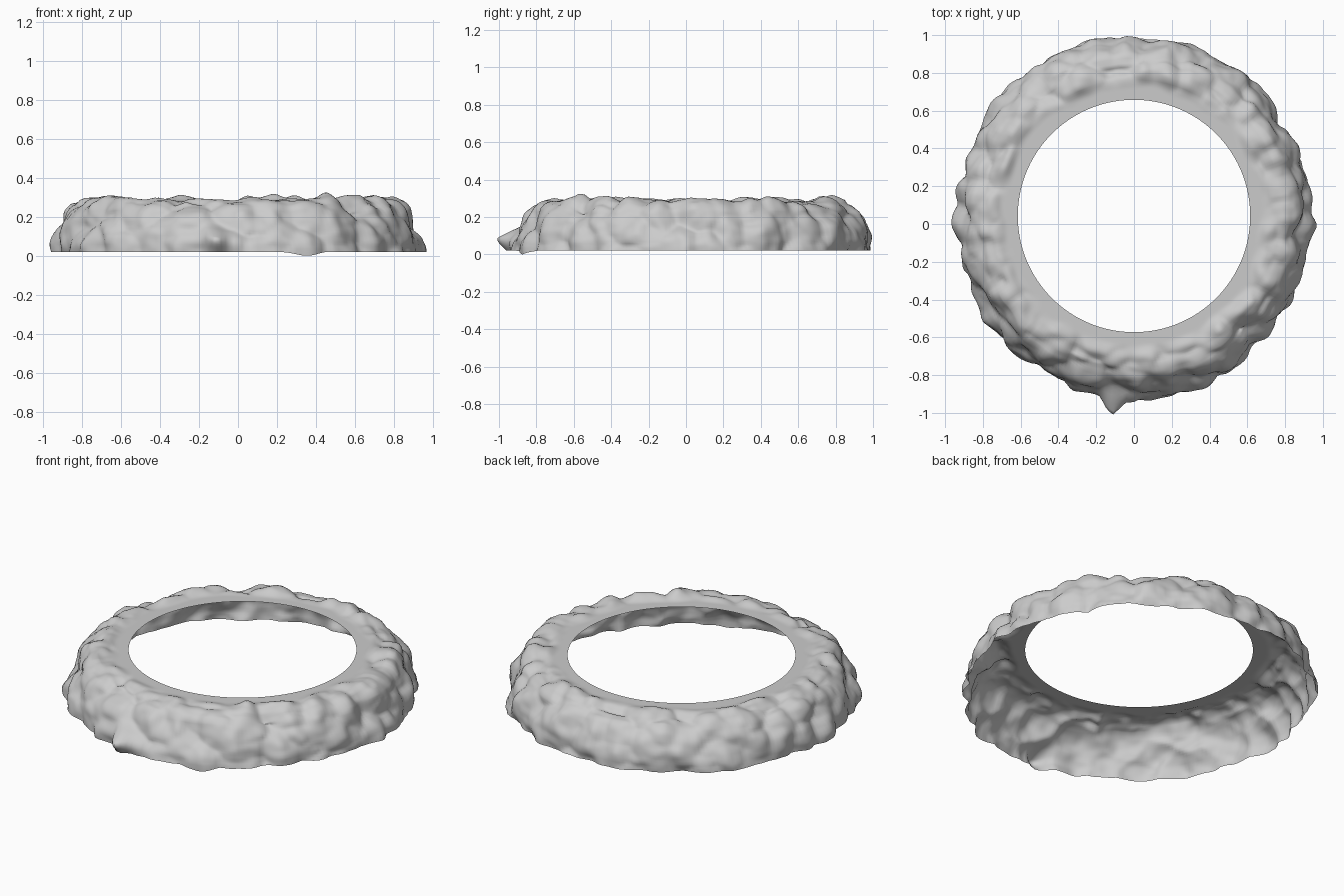
import bpy, bmesh, math
from mathutils import Vector, noise

if "Cube" in bpy.data.objects:
    bpy.data.objects.remove(bpy.data.objects["Cube"])

CY = 0.0425           # ring centre is slightly behind the origin
SEG, ROWS = 300, 40
BASE_Z = 0.02

# Cross-section (radius, height): flat inner ledge, rounded crest, sloping rocky wall
PROFILE = [(0.615, 0.28), (0.68, 0.28), (0.74, 0.28), (0.80, 0.268), (0.845, 0.235),
           (0.875, 0.18), (0.90, 0.12), (0.915, 0.07), (0.92, 0.02)]


def sample(t):
    """Point on the cross-section and its outward normal, t from 0 to 1."""
    lengths = [math.dist(a, b) for a, b in zip(PROFILE, PROFILE[1:])]
    d = t * sum(lengths)
    for (a, b), l in zip(zip(PROFILE, PROFILE[1:]), lengths):
        if d <= l + 1e-9:
            k = d / l
            return (a[0] + (b[0] - a[0]) * k, a[1] + (b[1] - a[1]) * k,
                    -(b[1] - a[1]) / l, (b[0] - a[0]) / l)
        d -= l


def smooth(a, b, x):
    x = min(max((x - a) / (b - a), 0), 1)
    return x * x * (3 - 2 * x)


def rock(p):
    """Rounded boulder lumps mixed with softer noise."""
    q = p + 0.03 * noise.noise_vector(p * 6)
    lump = 1 - min(noise.voronoi(q * 6.5)[0][0], 1) ** 2
    return (0.055 * (lump - 0.62) + 0.012 * noise.noise(p * 4)
            + 0.024 * noise.noise(p * 10) + 0.006 * noise.noise(p * 20))


bm = bmesh.new()
grid = []
for j in range(ROWS + 1):
    r, z, nr, nz = sample(j / ROWS)
    row = []
    for i in range(SEG):
        a = 2 * math.pi * i / SEG
        c, s = math.cos(a), math.sin(a)
        p = Vector((r * c, r * s, z))
        # ledge edge wanders, so the rocks overlap it irregularly
        start = 0.675 + 0.045 * noise.noise(Vector((c * 4, s * 4, 7)))
        d = (rock(p) + 0.012) * smooth(start, start + 0.09, r)
        rr, zz = r + nr * d, z + nz * d
        # the wall spreads out at its foot along the front and, less, the back
        low = smooth(0.26, 0.06, z) if z < 0.26 else 0
        rr += low * (0.04 * max(0, -s) ** 3 + 0.015 * max(0, s) ** 3)
        # pointed stone at the front
        spike = max(0, 1 - abs(a - math.radians(263.8)) / 0.07)
        rr += 0.083 * spike * max(0, 1 - abs(z - 0.08) / 0.08)
        if j == ROWS:   # level foot with one small dip at the front
            zz = BASE_Z - 0.02 * math.exp(-((a - math.radians(291)) / 0.08) ** 2)
        else:
            zz = max(zz, BASE_Z + 0.002)
        row.append(bm.verts.new((rr * c, rr * s + CY, zz)))
    grid.append(row)
for j in range(ROWS):
    for i in range(SEG):
        k = (i + 1) % SEG
        bm.faces.new((grid[j][i], grid[j + 1][i], grid[j + 1][k], grid[j][k]))
# make sure the ledge faces up
bm.faces.ensure_lookup_table()
bm.normal_update()
if bm.faces[0].normal.z < 0:
    bmesh.ops.reverse_faces(bm, faces=bm.faces)
for f in bm.faces:
    f.smooth = True

mesh = bpy.data.meshes.new("rock_ring")
bm.to_mesh(mesh)
bm.free()
ring = bpy.data.objects.new("rock_ring", mesh)
bpy.context.collection.objects.link(ring)

stone = bpy.data.materials.new("grey stone")
stone.diffuse_color = (0.6, 0.6, 0.6, 1)
stone.use_nodes = True
stone.node_tree.nodes["Principled BSDF"].inputs["Base Color"].default_value = stone.diffuse_color
mesh.materials.append(stone)
